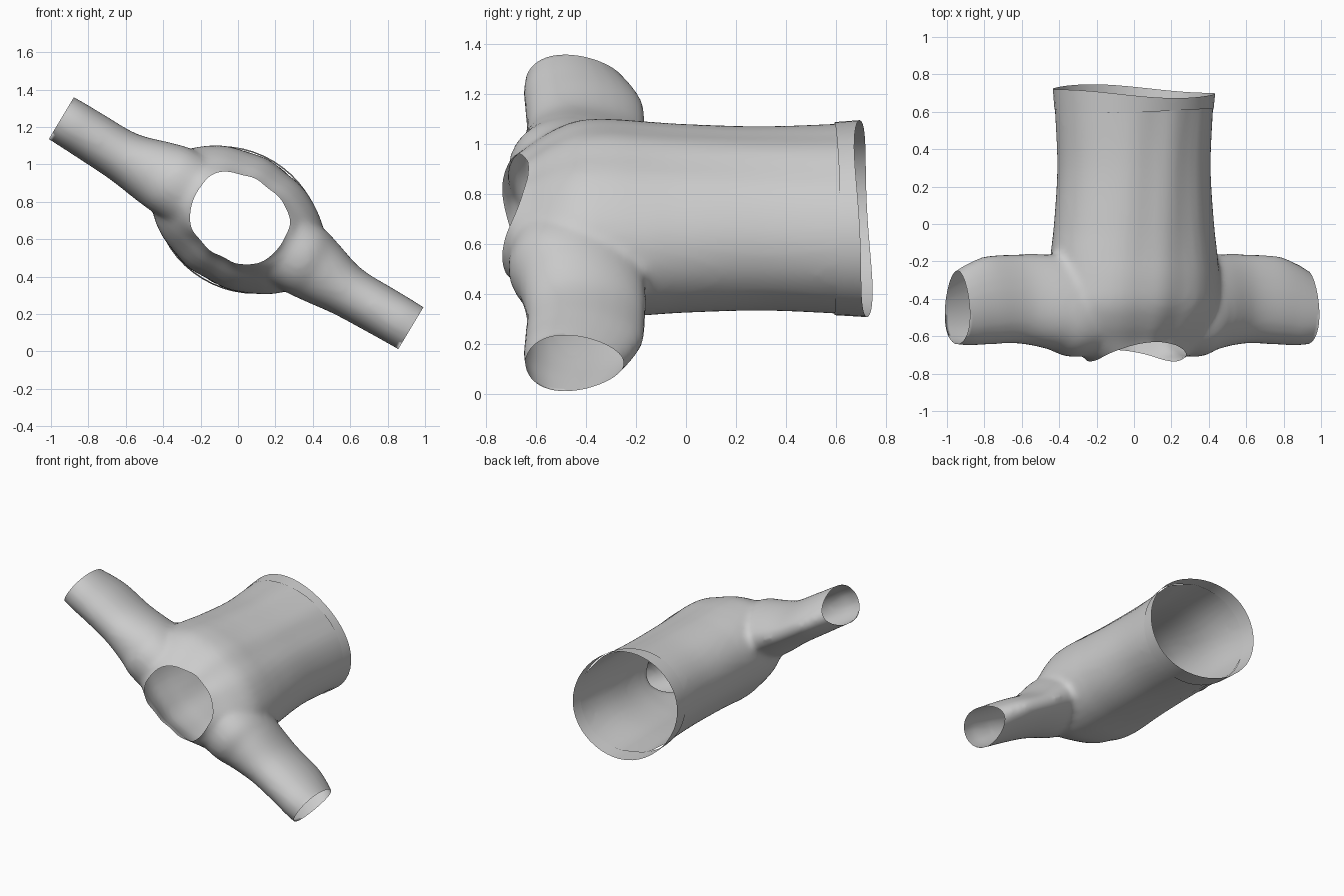
import bpy, bmesh, math
from mathutils import Vector, Matrix

if "Cube" in bpy.data.objects:
    bpy.data.objects.remove(bpy.data.objects["Cube"])

# Built in a flat frame (x = sleeve axis, y = torso axis, z = thickness), then tilted
TILT = Matrix.Translation((0, 0, 0.703)) @ Matrix.Rotation(math.radians(31), 4, 'Y')
N = 48


def loft(bm, rings, close=True):
    """Skin a list of point rings, optionally capping both ends."""
    vs = [[bm.verts.new(p) for p in r] for r in rings]
    for a, b in zip(vs, vs[1:]):
        for i in range(len(a)):
            j = (i + 1) % len(a)
            bm.faces.new((a[i], a[j], b[j], b[i]))
    if close:
        bm.faces.new(vs[0])
        bm.faces.new(vs[-1])


def smooth_interp(rows, steps=5):
    """Catmull-Rom through profile rows."""
    out = []
    for i in range(len(rows) - 1):
        p = [rows[max(0, min(len(rows) - 1, i + k))] for k in (-1, 0, 1, 2)]
        for s in range(steps):
            t = s / steps
            out.append([0.5 * (2*b + (c-a)*t + (2*a-5*b+4*c-d)*t*t + (3*b-a-3*c+d)*t**3)
                        for a, b, c, d in zip(*p)])
    return out + [list(rows[-1])]


def finish(name, bm):
    bmesh.ops.recalc_face_normals(bm, faces=bm.faces)
    me = bpy.data.meshes.new(name)
    bm.to_mesh(me)
    bm.free()
    ob = bpy.data.objects.new(name, me)
    bpy.context.collection.objects.link(ob)
    return ob


def cut(bm, co, no, warp=lambda v: 0.0):
    """Trim off everything beyond a plane; warp bends the cut along y."""
    for v in bm.verts:
        v.co.y -= warp(v.co)
    bmesh.ops.bisect_plane(bm, geom=bm.verts[:] + bm.edges[:] + bm.faces[:],
                           plane_co=co, plane_no=no, clear_outer=True)
    for v in bm.verts:
        v.co.y += warp(v.co)


angles = [2 * math.pi * i / N for i in range(N)]

# Torso with neck: y, half width, half thickness
torso = [(0.85, .46, .37), (0.6, .445, .353), (0.3, .432, .343), (0.0, .455, .345),
         (-.15, .475, .35), (-.3, .49, .358), (-.43, .50, .345), (-.54, .47, .295),
         (-.63, .41, .235), (-.70, .32, .207), (-.75, .25, .195), (-.92, .22, .19)]
bm = bmesh.new()
loft(bm, [[(w * math.cos(a), y, t * math.sin(a)) for a in angles]
          for y, w, t in smooth_interp(torso)])

# Sleeves: distance out, y centre, y half, thickness centre, thickness half
sleeve = [(.20, -.445, .255, 0, .20), (.40, -.435, .275, 0, .195), (.52, -.415, .255, -.01, .175),
          (.70, -.40, .24, -.025, .138), (.90, -.407, .237, -.022, .132),
          (1.02, -.43, .22, -.02, .13), (1.12, -.45, .19, -.02, .128),
          (1.2, -.46, .18, -.02, .128)]
for side in (-1, 1):
    loft(bm, [[(side * u, yc + yh * math.cos(a),
                zc + zh * math.sin(a) * (1 - .22 * math.cos(a))) for a in angles]
              for u, yc, yh, zc, zh in smooth_interp(sleeve)])
raw = finish("shirt_raw", bm)

# Fuse the parts and relax the seams
rm = raw.modifiers.new("fuse", 'REMESH')
rm.mode = 'VOXEL'
rm.voxel_size = 0.02
sm = raw.modifiers.new("relax", 'SMOOTH')
sm.factor = 0.5
sm.iterations = 6
dg = bpy.context.evaluated_depsgraph_get()
fused = bpy.data.meshes.new_from_object(raw.evaluated_get(dg))
bm = bmesh.new()
bm.from_mesh(fused)
bpy.data.objects.remove(raw)

# Openings: sleeve ends, scooped neck, hem
for side in (-1, 1):
    cut(bm, (side * 1.09, -.43, 0), (side, 0, 0))
cut(bm, (0, -.735, 0), (0, -1, 0), lambda c: 1.6 * (c.z + .02) ** 2)
cut(bm, (0, .625, 0), (0, 1, 0))

# Gentle cloth folds along the torso
for v in bm.verts:
    if abs(v.co.x) < .5:
        a = math.atan2(v.co.z, v.co.x)
        k = .004 * math.sin(9 * a + 2 * v.co.y) * (1 - (v.co.x / .5) ** 2)
        v.co.z += k * math.sin(a)
bm.transform(TILT)
shirt = finish("shirt_body", bm)

# Loose hem band, longer on one side
bm = bmesh.new()
rings = []
for t in (0, .33, .66, 1):
    ring = []
    for a in angles:
        p = Vector((math.cos(a), math.sin(a)))
        low = -(p.x * .3 + p.y * .95)
        end = .71 + .03 * low + .008 * math.sin(3 * a)
        start = .605 + .01 * math.sin(2 * a)
        g = 1 + .02 * t
        ring.append((.447 * g * p.x, start + (end - start) * t, .362 * g * p.y))
    rings.append(ring)
loft(bm, rings, close=False)
bm.transform(TILT)
hem = finish("hem_band", bm)

for ob in (shirt, hem):
    for p in ob.data.polygons:
        p.use_smooth = True
